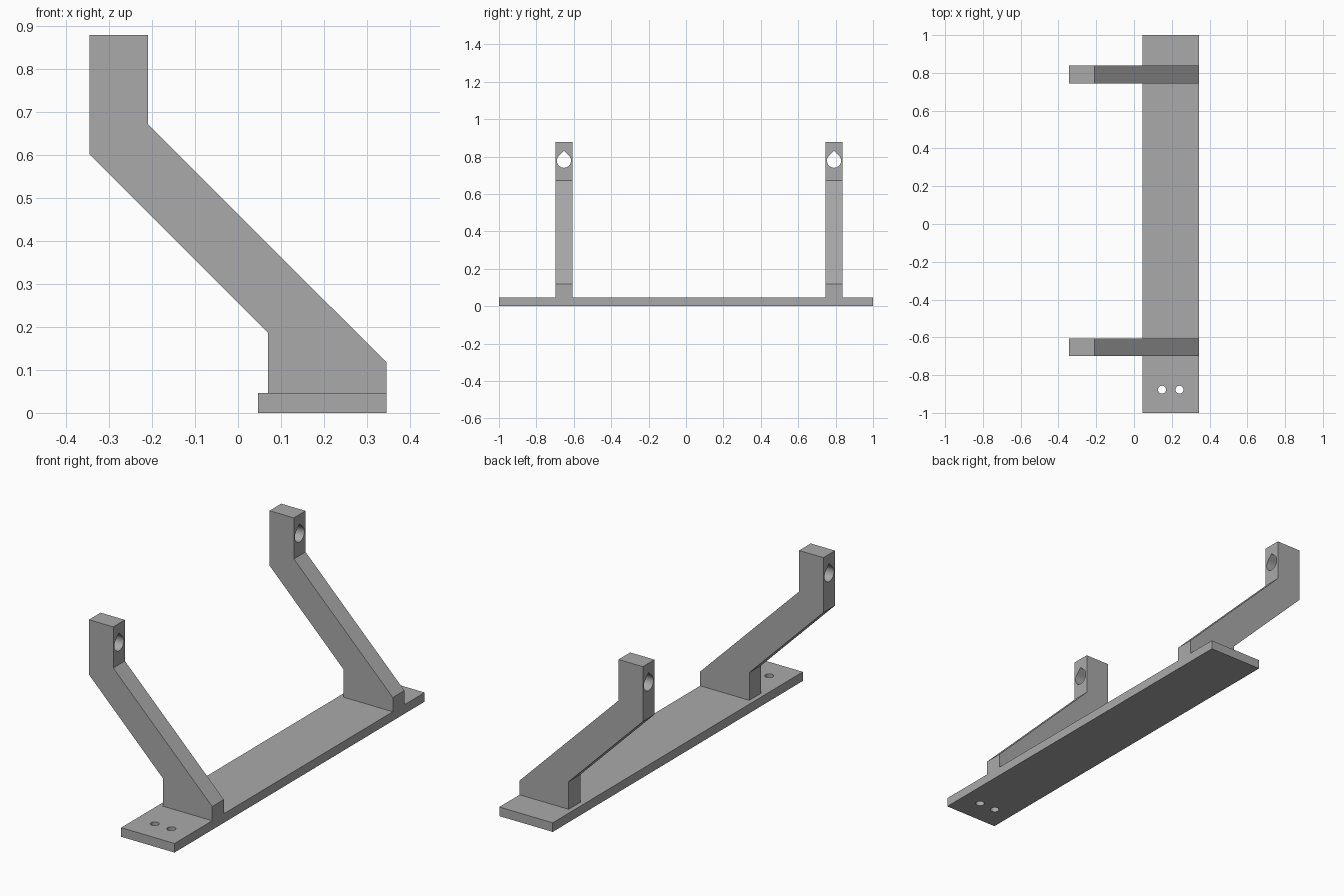
import bpy, bmesh, math
from mathutils import Vector

if "Cube" in bpy.data.objects:
    bpy.data.objects.remove(bpy.data.objects["Cube"])

grey = bpy.data.materials.new("plain grey")
grey.diffuse_color = (0.4, 0.4, 0.4, 1)
grey.use_nodes = True
grey.node_tree.nodes["Principled BSDF"].inputs["Base Color"].default_value = grey.diffuse_color


def prism(name, outline, sweep):
    """Solid made by sweeping a closed planar outline along a vector."""
    bm = bmesh.new()
    face = bm.faces.new([bm.verts.new(p) for p in outline])
    swept = bmesh.ops.extrude_face_region(bm, geom=[face])
    verts = [v for v in swept["geom"] if isinstance(v, bmesh.types.BMVert)]
    bmesh.ops.translate(bm, verts=verts, vec=Vector(sweep))
    bmesh.ops.recalc_face_normals(bm, faces=bm.faces)
    mesh = bpy.data.meshes.new(name)
    bm.to_mesh(mesh)
    bm.free()
    mesh.materials.append(grey)
    obj = bpy.data.objects.new(name, mesh)
    bpy.context.collection.objects.link(obj)
    return obj


def cut(target, cutter):
    cutter.hide_render = True
    cutter.hide_viewport = True
    cutter.display_type = 'WIRE'
    mod = target.modifiers.new("hole", 'BOOLEAN')
    mod.operation = 'DIFFERENCE'
    mod.solver = 'EXACT'
    mod.object = cutter


def arc(radius, start, end, steps):
    for i in range(steps + 1):
        a = math.radians(start + (end - start) * i / steps)
        yield radius * math.cos(a), radius * math.sin(a)


# Base plate
X0, X1, TOP = 0.046, 0.345, 0.046
plate = prism("base_plate", [(X0, -1, 0), (X1, -1, 0), (X1, 1, 0), (X0, 1, 0)], (0, 0, TOP))

# Two screw holes near the front end
for i, x in enumerate((0.148, 0.241)):
    ring = [(x + u, -0.877 + v, -0.1) for u, v in arc(0.021, 0, 345, 23)]
    cut(plate, prism(f"screw_hole_cutter_{i + 1}", ring, (0, 0, 0.3)))

# Cranked arms, each with a teardrop hole through the upright head
profile = [(0.07, TOP), (X1, TOP), (X1, 0.118), (-0.209, 0.671),
           (-0.209, 0.879), (-0.345, 0.879), (-0.345, 0.601), (0.07, 0.186)]
WIDTH, R, HOLE_Z = 0.093, 0.038, 0.778
for name, y in (("front", -0.699), ("back", 0.745)):
    arm = prism(name + "_arm", [(x, y, z) for x, z in profile], (0, WIDTH, 0))
    # round below, pointed at the top
    drop = list(arc(R, 135, 405, 24)) + [(0, R * math.sqrt(2))]
    ring = [(-0.5, y + WIDTH / 2 + u, HOLE_Z + v) for u, v in drop]
    cut(arm, prism(name + "_arm_hole_cutter", ring, (0.5, 0, 0)))
